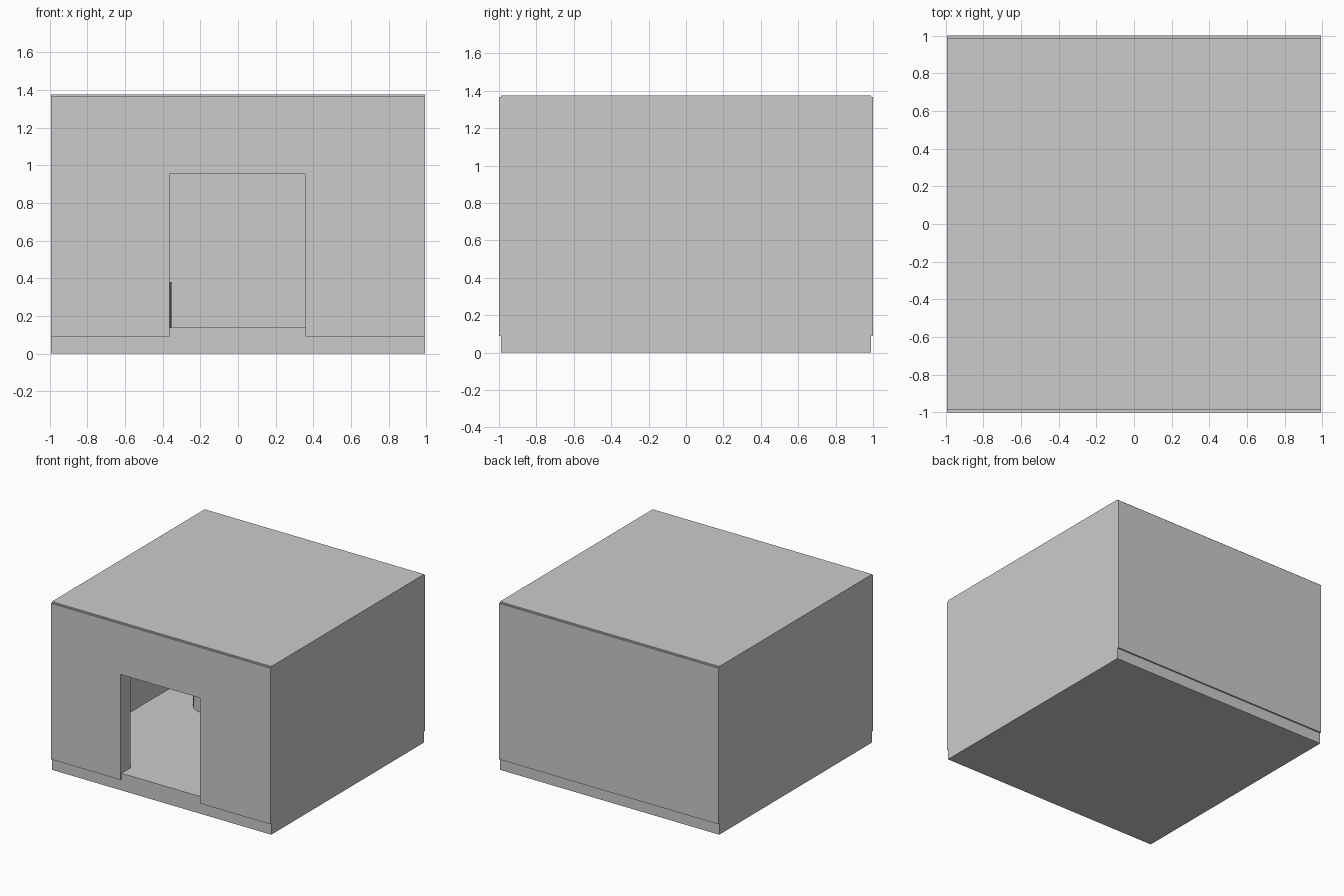
import bpy

if "Cube" in bpy.data.objects:
    bpy.data.objects.remove(bpy.data.objects["Cube"])


def box(name, x, y, z):
    """Box from (min, max) ranges on each axis."""
    bpy.ops.mesh.primitive_cube_add(
        size=1, location=[(r[0] + r[1]) / 2 for r in (x, y, z)])
    ob = bpy.context.object
    ob.name = name
    ob.scale = [r[1] - r[0] for r in (x, y, z)]
    bpy.ops.object.transform_apply(location=False, rotation=False, scale=True)
    return ob


W = 0.993               # half width
SLAB = 0.988            # half depth of floor and roof
BASE, TOP = 0.09, 1.366  # wall heights
THICK, THIN = 0.13, 0.07

# Floor and roof slabs, set back a little at front and rear
box("floor_slab", (-W, W), (-SLAB, SLAB), (0, 0.14))
box("roof_slab", (-W, W), (-SLAB, SLAB), (1.32, 1.376))

# Side walls, flush with the slabs
for name, s in (("left_wall", -1), ("right_wall", 1)):
    x = sorted((s * W, s * (W - THIN)))
    box(name, x, (-1 + THICK, 1 - THICK), (BASE, TOP))

# Rear wall
box("rear_wall", (-W, W), (1 - THICK, 1), (BASE, TOP))

# Front wall: one arch-shaped outline around the doorway, extruded
outline = [(-W, BASE), (-0.363, BASE), (-0.363, 0.953), (0.357, 0.953),
           (0.357, BASE), (W, BASE), (W, TOP), (-W, TOP)]
n = len(outline)
verts = [(x, y, z) for y in (-1, -1 + THICK) for x, z in outline]
faces = [list(range(n)), list(range(2 * n - 1, n - 1, -1))]
faces += [[(i + 1) % n, i, i + n, (i + 1) % n + n] for i in range(n)]
mesh = bpy.data.meshes.new("front_wall")
mesh.from_pydata(verts, [], faces)
front = bpy.data.objects.new("front_wall", mesh)
bpy.context.collection.objects.link(front)

# Round stool inside, left of the doorway
bpy.ops.mesh.primitive_cylinder_add(
    vertices=32, radius=0.137, depth=0.24, location=(-0.49, 0.36, 0.26))
bpy.context.object.name = "stool"
bpy.ops.object.shade_smooth_by_angle()
